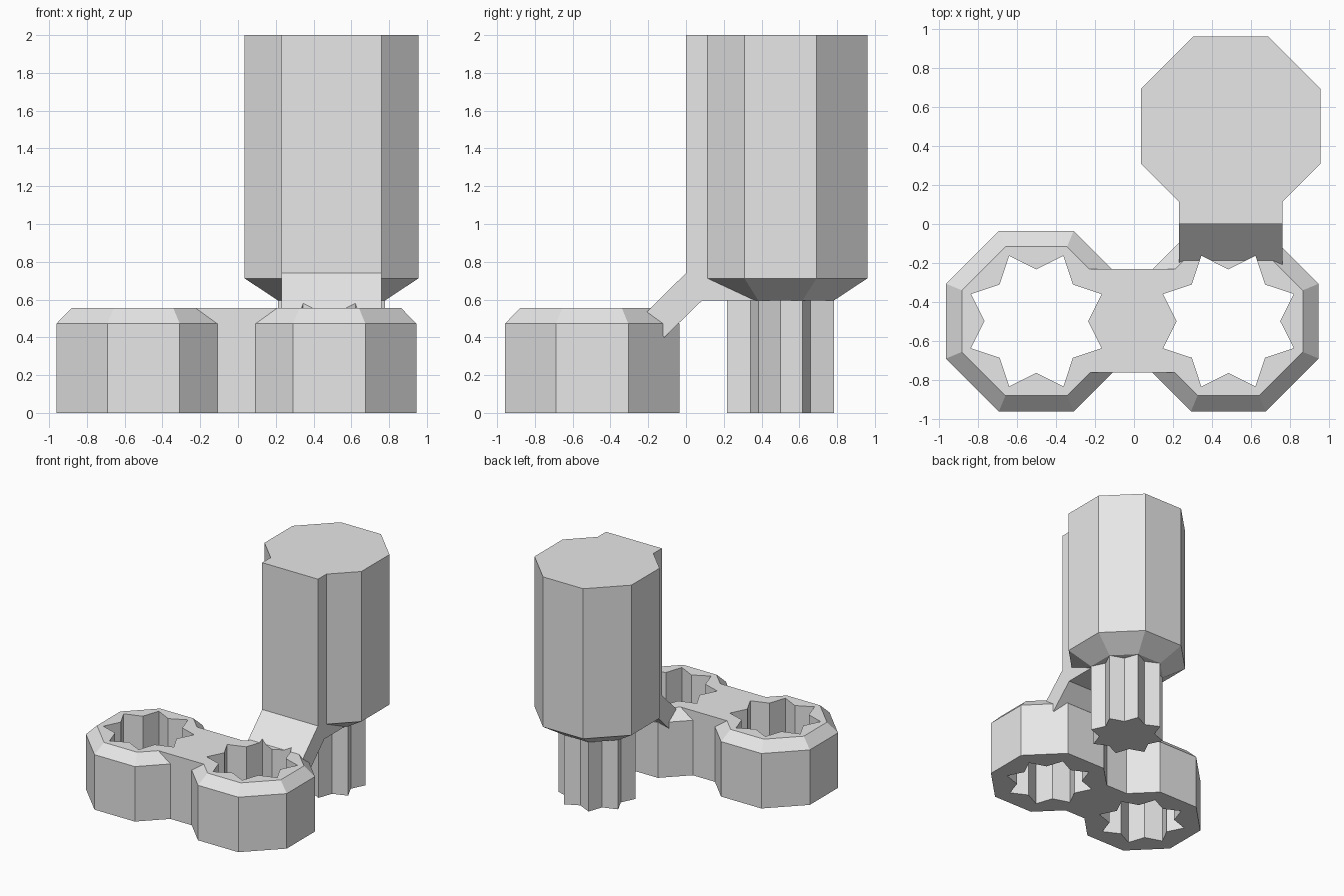
import bpy
import bmesh
from math import cos, sin, pi

cube = bpy.data.objects.get("Cube")
if cube:
    bpy.data.objects.remove(cube, do_unlink=True)

grey = bpy.data.materials.new("plain grey")
grey.use_nodes = True
grey.diffuse_color = (0.8, 0.8, 0.8, 1)
grey.node_tree.nodes["Principled BSDF"].inputs["Base Color"].default_value = (0.8, 0.8, 0.8, 1)


def loft(name, rings):
    """Closed flat-faced solid through rings of matching points."""
    bm = bmesh.new()
    loops = [[bm.verts.new(p) for p in ring] for ring in rings]
    bm.faces.new(loops[0])
    bm.faces.new(loops[-1])
    n = len(loops[0])
    for a, b in zip(loops, loops[1:]):
        for i in range(n):
            j = (i + 1) % n
            bm.faces.new((a[i], a[j], b[j], b[i]))
    bmesh.ops.recalc_face_normals(bm, faces=bm.faces)
    mesh = bpy.data.meshes.new(name)
    bm.to_mesh(mesh)
    bm.free()
    mesh.materials.append(grey)
    obj = bpy.data.objects.new(name, mesh)
    bpy.context.collection.objects.link(obj)
    return obj


def octagon(center, radius, z):
    return [(center[0] + radius * cos((i + 0.5) * pi / 4),
             center[1] + radius * sin((i + 0.5) * pi / 4), z) for i in range(8)]


def star(center, outer, inner, z):
    return [(center[0] + r * cos(i * pi / 8), center[1] + r * sin(i * pi / 8), z)
            for i in range(16) for r in [outer if i % 2 else inner]]


def combine(target, tool, operation):
    """Apply a boolean; the tool stays in the scene."""
    mod = target.modifiers.new(operation, 'BOOLEAN')
    mod.operation = operation
    mod.solver = 'EXACT'
    mod.object = tool
    bpy.context.view_layer.update()
    graph = bpy.context.evaluated_depsgraph_get()
    mesh = bpy.data.meshes.new_from_object(target.evaluated_get(graph))
    target.modifiers.clear()
    target.data = mesh


def merge(target, tool):
    combine(target, tool, 'UNION')
    bpy.data.objects.remove(tool, do_unlink=True)


LEFT, RIGHT, POST = (0.483, -0.497), (-0.5, -0.497), (0.495, 0.5)
TOP, UNDER = 0.555, 0.595


# chamfered octagonal sockets joined by a bridge
def socket(name, center):
    return loft(name, [octagon(center, 0.5, 0), octagon(center, 0.5, 0.472),
                       octagon(center, 0.412, TOP)])


base = socket("double_socket", RIGHT)
bridge = loft("bridge", [[(x, y, z) for y, z in
                          ((-0.76, 0), (-0.23, 0), (-0.23, TOP), (-0.76, TOP))]
                         for x in (-0.4, 0.4)])
merge(base, bridge)
merge(base, socket("left_socket", LEFT))

# octagonal post, tapered underneath
post = loft("post", [octagon(POST, 0.306, UNDER), octagon(POST, 0.498, 0.712),
                     octagon(POST, 0.498, 2)])

# flat strap on the front of the post, bent down to the socket
profile = [(0.4, 2), (0, 2), (0, 0.74), (-0.21, 0.533), (-0.115, 0.4),
           (0.085, UNDER), (0.4, UNDER)]
strap = loft("strap", [[(x, y, z) for y, z in profile] for x in (0.23, 0.76)])
merge(post, strap)

# star-shaped holes through the sockets and the strap end
for center, targets in ((RIGHT, [base]), (LEFT, [base, post])):
    cutter = loft("hole_cutter", [star(center, 0.362, 0.265, z) for z in (-0.1, 0.9)])
    for target in targets:
        combine(target, cutter, 'DIFFERENCE')
    bpy.data.objects.remove(cutter, do_unlink=True)

# star-shaped plug under the post
loft("plug", [star(POST, 0.306, 0.226, z) for z in (0, UNDER)])
